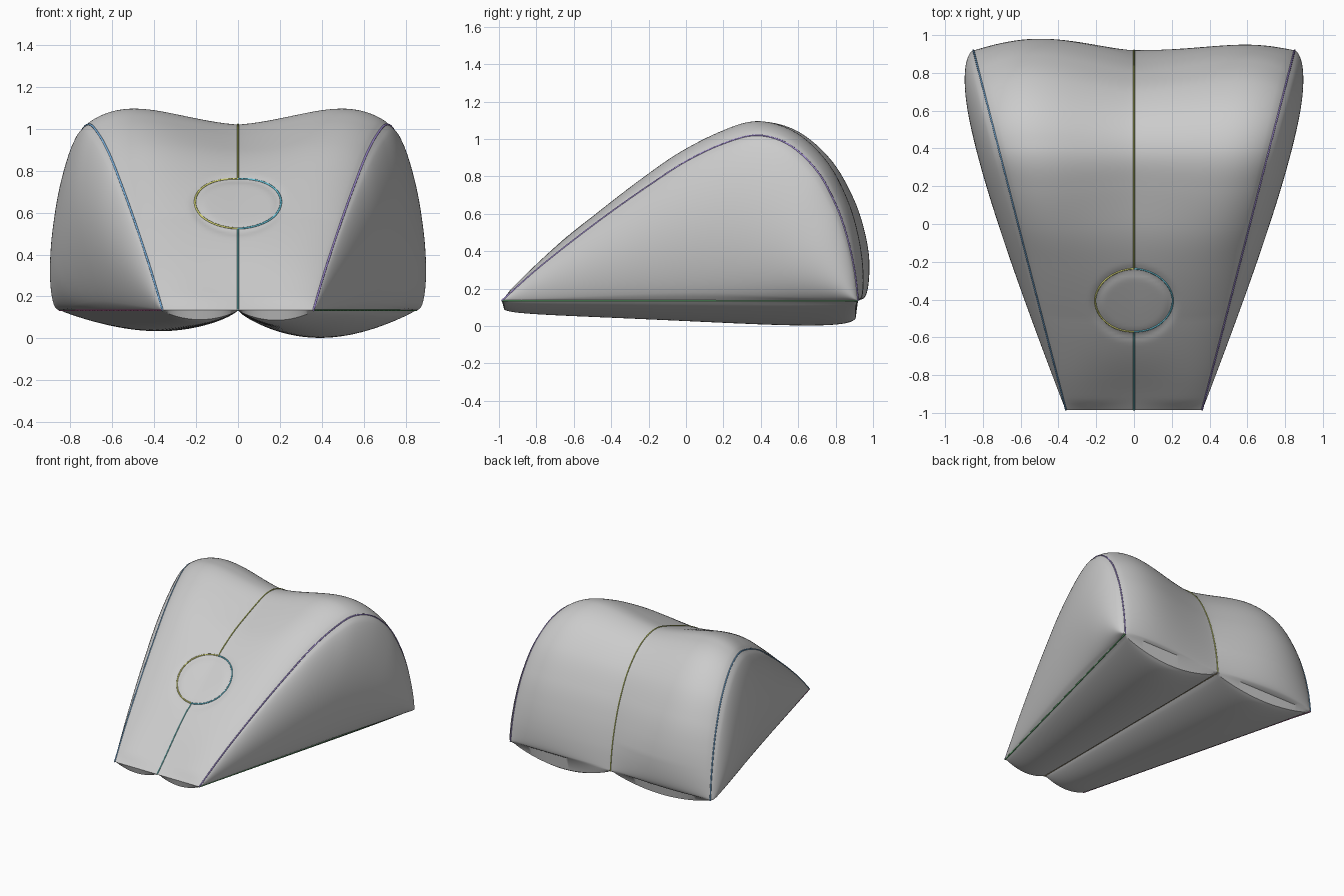
import bpy, bmesh
from math import sin, cos, pi, exp, hypot
from mathutils import Vector

if "Cube" in bpy.data.objects:
    bpy.data.objects.remove(bpy.data.objects["Cube"])

BASE, Y0, Y1 = 0.135, -0.985, 0.92
# side outline (y, z) of the seam running front -> top -> back
ARC = [(Y0, BASE), (-.8, .30), (-.6, .46), (-.4, .61), (-.2, .75), (0, .88), (.2, .975),
       (.38, 1.02), (.55, .97), (.7, .83), (.8, .65), (.86, .48), (.9, .3), (Y1, BASE)]


def arc(t):
    """Catmull-Rom point on the outline."""
    n = len(ARC) - 1
    i = min(int(t * n), n - 1)
    u = t * n - i
    p = [Vector(ARC[min(max(i + k, 0), n)]) for k in (-1, 0, 1, 2)]
    return 0.5 * (2 * p[1] + (p[2] - p[0]) * u + (2 * p[0] - 5 * p[1] + 4 * p[2] - p[3]) * u * u
                  + (3 * p[1] - p[0] - 3 * p[2] + p[3]) * u ** 3)


def width(y):
    return 0.36 + 0.49 * (y - Y0) / (Y1 - Y0)


def hump(t, power):
    return max(sin(pi * t), 0) ** power if 0 < t < 1 else 0.0


def mix(a, b, u):
    u = min(max(u, 0), 1)
    return a + (b - a) * u


# cover panel, s = -1..1 across, soft valley on the centre seam
def cover(s, t):
    p = arc(t)
    d = (arc(min(t + .02, 1)) - arc(max(t - .02, 0))).normalized()
    x = s * width(p.x)
    back = 0.145 if s < 0 else 0.085
    amp = mix(0.033, 0.076, (t - .2) / .34) if t < .54 else mix(0.076, back, (t - .56) / .34)
    skew = 1.9 if s > 0 else mix(1.9, 1.3, (t - .6) / .3)
    mid = 0.036 * exp(-((p.x + .38) / .42) ** 4) * cos(pi * s / 2) ** 2
    off = amp * hump(abs(s) ** skew, .75) * hump(t, .4) + mid
    ring = hypot(x / .2, (p.x + .4) / .17) - 1
    off -= 0.008 * exp(-(ring / .12) ** 2)
    off *= min(t / .03, 1)
    return Vector((x, p.x - d.y * off, p.y + d.x * off))


# side panel, s = 0 at the base to 1 on the outline seam
def side(sign, s, t):
    a = arc(t)
    y = mix(mix(Y0, Y1, t), a.x, s)
    z = mix(BASE, a.y, s)
    off = 0.117 * hump(s, .6) * hump(t ** 1.55, .6)
    return Vector((sign * (width(y) + .97 * off), y - .245 * off, z))


# underside, two lobes either side of a centre seam
def under(s, t):
    y = mix(Y0, Y1, t)
    deep = .085 + .088 * t * t if s > 0 else .08 + .045 * t * t
    return Vector((s * width(y), y, BASE - deep * hump(abs(s), .75) * hump(t, .15)))


bm = bmesh.new()


def patch(fn, s0, s1, ns, nt=140):
    g = [[bm.verts.new(fn(s0 + (s1 - s0) * i / ns, j / nt)) for j in range(nt + 1)]
         for i in range(ns + 1)]
    for i in range(ns):
        for j in range(nt):
            bm.faces.new((g[i][j], g[i + 1][j], g[i + 1][j + 1], g[i][j + 1]))


patch(cover, -1, 1, 80)
patch(under, -1, 1, 80)
for sg in (-1, 1):
    patch(lambda s, t, sg=sg: side(sg, s, t), 0, 1, 40)
bmesh.ops.remove_doubles(bm, verts=bm.verts[:], dist=0.0004)
bmesh.ops.dissolve_degenerate(bm, edges=bm.edges[:], dist=0.0001)
bmesh.ops.recalc_face_normals(bm, faces=bm.faces[:])
me = bpy.data.meshes.new("cushion_body")
bm.to_mesh(me)
bm.free()
body = bpy.data.objects.new("cushion_body", me)
bpy.context.collection.objects.link(body)
bpy.context.view_layer.objects.active = body
body.select_set(True)
bpy.ops.object.shade_smooth_by_angle(angle=0.7)


# thin coloured seam threads lying on the panels
def thread(name, pts, color):
    cu = bpy.data.curves.new(name, 'CURVE')
    cu.dimensions = '3D'
    cu.bevel_depth, cu.bevel_resolution = 0.005, 1
    sp = cu.splines.new('POLY')
    sp.points.add(len(pts) - 1)
    for q, p in zip(sp.points, pts):
        q.co = (*p, 1)
    m = bpy.data.materials.new(name)
    m.diffuse_color = (*color, 1)
    m.use_nodes = True
    m.node_tree.nodes["Principled BSDF"].inputs["Base Color"].default_value = m.diffuse_color
    cu.materials.append(m)
    bpy.context.collection.objects.link(bpy.data.objects.new(name, cu))


def t_at(y):
    """Outline parameter where the front slope reaches y."""
    lo, hi = 0, .6
    for _ in range(25):
        mid = (lo + hi) / 2
        lo, hi = (mid, hi) if arc(mid).x < y else (lo, mid)
    return lo


def line(fn, s, a=0, b=1, n=60):
    return [fn(s, a + (b - a) * i / n) for i in range(n + 1)]


def half_oval(sign):
    pts = []
    for i in range(33):
        a = pi * i / 32
        y = -.385 + .165 * cos(a)
        pts.append(cover(sign * .205 * sin(a) / width(y), t_at(y)))
    return pts


thread("left_seam", line(cover, -1), (.2, .45, .75))
thread("right_seam", line(cover, 1), (.38, .28, .7))
thread("centre_seam_upper", line(cover, 0, t_at(-.22)), (.5, .55, .15))
thread("centre_seam_lower", line(cover, 0, 0, t_at(-.55)), (.2, .6, .6))
thread("oval_left", half_oval(-1), (.75, .75, .2))
thread("oval_right", half_oval(1), (.15, .6, .75))
thread("base_seam_right", line(under, 1), (.15, .5, .2))
thread("base_seam_left", line(under, -1), (.65, .2, .45))
thread("base_seam_centre", line(under, 0), (.5, .4, .2))
